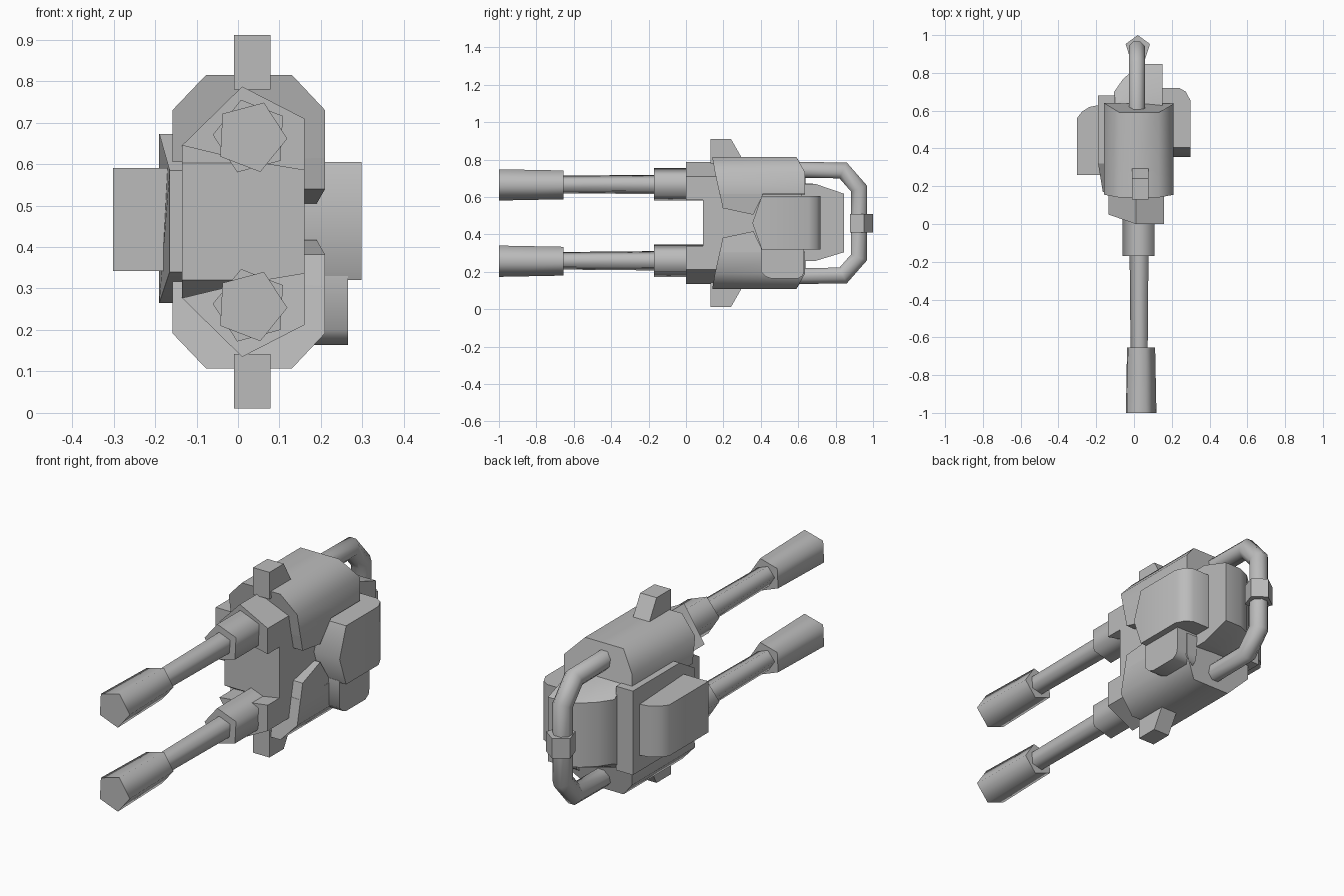
import bpy, bmesh, math
from mathutils import Vector

cube = bpy.data.objects.get("Cube")
if cube:
    bpy.data.objects.remove(cube, do_unlink=True)

grey = bpy.data.materials.new("gunmetal_grey")
grey.use_nodes = True
grey.diffuse_color = (0.5, 0.5, 0.5, 1)
grey.node_tree.nodes["Principled BSDF"].inputs["Base Color"].default_value = (0.5, 0.5, 0.5, 1)

MID = 0.461  # height of the horizontal symmetry plane


def skin(name, rings, smooth=30, flip=False):
    """Join rings of points into a closed solid."""
    bm = bmesh.new()
    vs = [[bm.verts.new((x, y, 2 * MID - z if flip else z)) for x, y, z in r] for r in rings]
    n = len(vs[0])
    for a, b in zip(vs, vs[1:]):
        for i in range(n):
            j = (i + 1) % n
            bm.faces.new((a[i], a[j], b[j], b[i]))
    bm.faces.new(vs[0])
    bm.faces.new(vs[-1])
    bmesh.ops.recalc_face_normals(bm, faces=bm.faces)
    me = bpy.data.meshes.new(name)
    bm.to_mesh(me)
    bm.free()
    ob = bpy.data.objects.new(name, me)
    bpy.context.collection.objects.link(ob)
    me.materials.append(grey)
    bpy.ops.object.select_all(action='DESELECT')
    ob.select_set(True)
    bpy.context.view_layer.objects.active = ob
    bpy.ops.object.shade_smooth_by_angle(angle=math.radians(smooth))
    return ob


def pair(name, rings, smooth=30):
    skin("upper_" + name, rings, smooth)
    skin("lower_" + name, rings, smooth, flip=True)


def side_prism(outline, x0, x1):
    """Rings of a (y, z) outline at two x positions."""
    return [[(x, y, z) for y, z in outline] for x in (x0, x1)]


def turned(z, sections, start):
    """Five-sided rings along y: sections are (y, radius)."""
    return [[(0.031 + r * math.cos(math.radians(start + 72 * i)), y,
              z + r * math.sin(math.radians(start + 72 * i))) for i in range(5)]
            for y, r in sections]


# Guns: collar, barrel and muzzle
for side, z in (("upper", 0.666), ("lower", 0.258)):
    skin(side + "_collar", turned(z, [(-0.17, 0.092), (0.1, 0.092)], 105), 75)
    skin(side + "_barrel", turned(z, [(-0.7, 0.049), (-0.1, 0.055)], 105), 75)
    skin(side + "_muzzle", turned(z, [(-1.0, 0.088), (-0.655, 0.081)], -75), 75)

# Central body
core = [(0.09, 0.32), (0.09, 0.602), (0.16, 0.645), (0.62, 0.645), (0.62, 0.277), (0.16, 0.277)]
skin("core", side_prism(core, -0.135, 0.16))

# Gun mantlets: x, z, front y
mantlet = [(0.01, 0.787, 0.0), (0.16, 0.71, 0.0), (0.16, 0.585, 0.0),
           (0.01, 0.61, 0.01), (-0.135, 0.645, 0.05)]
pair("mantlet", [[(x, y, z) for x, z, y in mantlet], [(x, 0.22, z) for x, z, y in mantlet]])

# Armour shells: x, z, front y, rear y
shell = [(-0.158, 0.605, 0.175, 0.64), (-0.158, 0.73, 0.155, 0.64), (-0.077, 0.815, 0.14, 0.59),
         (0.13, 0.815, 0.14, 0.59), (0.21, 0.73, 0.155, 0.637), (0.21, 0.615, 0.18, 0.637)]
pair("armour_shell", [[(x, f, z) for x, z, f, r in shell], [(x, r, z) for x, z, f, r in shell]], 50)

# Cheek flaps below the shells on the left side
flap = [(0.175, 0.64), (0.197, 0.54), (0.36, 0.505), (0.41, 0.61), (0.41, 0.64)]
outer = [(0.21 if z > 0.51 else 0.19, y, z) for y, z in flap]
pair("cheek_flap", [[(0.15, y, z) for y, z in flap], outer])

# Sight fins on top and bottom
fin = [(0.13, 0.78), (0.13, 0.911), (0.24, 0.911), (0.315, 0.78)]
pair("fin", side_prism(fin, -0.01, 0.078))

# Rear block with a swept corner, chamfered above and below
block = [(-0.105, 0.58), (-0.105, 0.70), (-0.06, 0.765), (0.0, 0.82), (0.06, 0.846),
         (0.15, 0.846), (0.15, 0.58)]
rings = []
for z, k in ((0.258, 0.42), (0.305, 1), (0.617, 1), (0.67, 0.42)):
    rings.append([(x, 0.58 + (y - 0.58) * k, z) for x, y in block])
skin("rear_block", rings, 35)

# Left pod, tapered toward the outer rear edge
pod = [(0.355, 0.46), (0.405, 0.605), (0.72, 0.605), (0.72, 0.32), (0.405, 0.32)]
skin("left_pod", [[(x, min(y, rear), z) for y, z in pod]
                  for x, rear in ((0.15, 0.73), (0.24, 0.73), (0.275, 0.70), (0.298, 0.655))], 40)

# Small box under the left pod
box = [(0.4, 0.33), (0.4, 0.2), (0.425, 0.175), (0.455, 0.164), (0.6, 0.164),
       (0.625, 0.18), (0.632, 0.21), (0.632, 0.33)]
skin("left_lower_box", side_prism(box, 0.15, 0.265), 50)

# Right backing plate with sloped front corners: y, z, outer x
plate = [(0.17, 0.34, -0.165), (0.17, 0.585, -0.165), (0.32, 0.673, -0.19),
         (0.68, 0.673, -0.19), (0.68, 0.265, -0.19), (0.32, 0.265, -0.19)]
skin("right_plate", [[(-0.1, y, z) for y, z, x in plate], [(x, y, z) for y, z, x in plate]])

# Right pod
pod = [(-0.16, 0.26), (-0.302, 0.26), (-0.302, 0.56), (-0.275, 0.595), (-0.235, 0.62),
       (-0.16, 0.635)]
skin("right_pod", [[(x, y, z) for x, y in pod] for z in (0.342, 0.59)], 40)

# Rear hose: rings mitred at each bend
path = [Vector((0.015, y, z)) for y, z in
        ((0.57, 0.745), (0.84, 0.742), (0.925, 0.645), (0.925, 0.277), (0.84, 0.18), (0.57, 0.177))]
rings = []
for i, p in enumerate(path):
    d0 = (p - path[max(i - 1, 0)]).normalized()
    d1 = (path[min(i + 1, 5)] - p).normalized()
    t = (d0 + d1).normalized()
    side = Vector((0, t.z, -t.y))
    stretch = 1 / max(t.dot(d1), t.dot(d0))
    ring = []
    for k in range(8):
        a = math.radians(22.5 + 45 * k)
        q = p + Vector((0.046 * math.cos(a), 0, 0)) + side * (0.046 * stretch * math.sin(a))
        ring.append(tuple(q))
    rings.append(ring)
skin("hose", rings, 50)

# Hose coupling
angles = [math.radians(90 + 72 * i) for i in range(5)]
skin("hose_coupling", [[(0.02 + 0.068 * math.cos(a), 0.932 + 0.068 * math.sin(a), z) for a in angles]
                       for z in (0.411, 0.508)])
